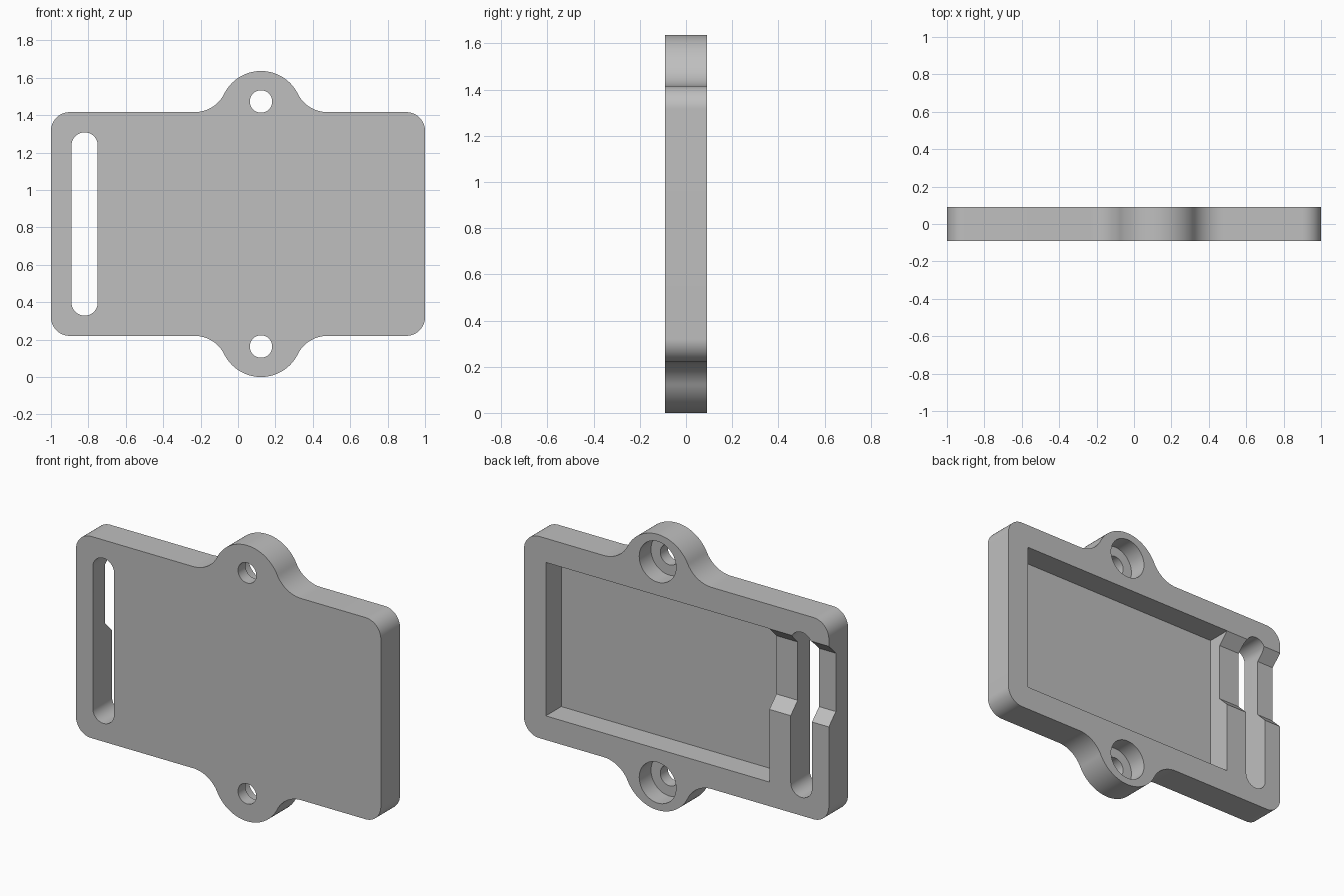
import bpy
import bmesh
from math import radians, cos, sin, atan2, degrees

if "Cube" in bpy.data.objects:
    bpy.data.objects.remove(bpy.data.objects["Cube"], do_unlink=True)

MID = 0.818        # height of the plate's centre line
HALF_H = 0.598     # half height of the rectangular plate
BACK = 0.09        # half thickness
EAR_X, EAR_R = 0.123, 0.22
HOLE_OFFSET = 0.655

grey = bpy.data.materials.new("plain_grey")
grey.use_nodes = True
colour = (0.52, 0.52, 0.52, 1)
grey.diffuse_color = colour
grey.node_tree.nodes["Principled BSDF"].inputs["Base Color"].default_value = colour


def arc(cx, cz, r, start, end, steps=20):
    angles = [radians(start + (end - start) * i / steps) for i in range(steps + 1)]
    return [(cx + r * cos(a), cz + r * sin(a)) for a in angles]


def prism(name, points, low, high, place):
    """Extrude a 2D profile; place(u, v, w) maps profile and depth to space."""
    bm = bmesh.new()
    rings = [[bm.verts.new(place(u, v, w)) for u, v in points] for w in (low, high)]
    bm.faces.new(rings[0])
    bm.faces.new(rings[1])
    n = len(points)
    for i in range(n):
        j = (i + 1) % n
        bm.faces.new((rings[0][i], rings[0][j], rings[1][j], rings[1][i]))
    bmesh.ops.recalc_face_normals(bm, faces=bm.faces)
    mesh = bpy.data.meshes.new(name)
    bm.to_mesh(mesh)
    bm.free()
    mesh.materials.append(grey)
    obj = bpy.data.objects.new(name, mesh)
    bpy.context.collection.objects.link(obj)
    return obj


def through_y(x, z, y):
    return (x, y, MID + z)


def along_x(y, z, x):
    return (x, y, MID + z)


def rectangle(x0, x1, z0, z1):
    return [(x0, z0), (x1, z0), (x1, z1), (x0, z1)]


# Plate outline: rounded corners, round ears blended in with fillets
reach = 0.355
fillet = (reach ** 2 - EAR_R ** 2) / (2 * EAR_R)
tilt = degrees(atan2(fillet, reach))
corner = 0.1
top = (arc(1 - corner, HALF_H - corner, corner, 0, 90)
       + arc(EAR_X + reach, HALF_H + fillet, fillet, 270, 180 + tilt)[:-1]
       + arc(EAR_X, HALF_H, EAR_R, tilt, 180 - tilt, 40)
       + arc(EAR_X - reach, HALF_H + fillet, fillet, -tilt, -90)[1:]
       + arc(corner - 1, HALF_H - corner, corner, 90, 180))
outline = top + [(x, -z) for x, z in reversed(top)]
plate = prism("holder_plate", outline, -BACK, BACK, through_y)

cutters = []

# Card pocket, open at the back
cutters.append(prism("pocket_cutter", rectangle(-0.61, 0.857, -0.455, 0.455),
                     BACK - 0.145, 0.3, through_y))

# Shallow side channel with sloping walls, running out through the edge
floor = BACK - 0.066
channel = [(floor, 0.042), (BACK, -0.024), (0.3, -0.024),
           (0.3, 0.454), (BACK, 0.454), (floor, 0.388)]
cutters.append(prism("channel_cutter", channel, -1.2, -0.58, along_x))

# Long strap slot
slot_r, slot_x, slot_z = 0.07, -0.82, 0.42
slot = arc(slot_x, slot_z, slot_r, 0, 180) + arc(slot_x, -slot_z, slot_r, 180, 360)
cutters.append(prism("slot_cutter", slot, -0.3, 0.3, through_y))

# Screw holes with counterbores
for side in (1, -1):
    for name, radius, start in (("hole", 0.06, -0.3), ("counterbore", 0.121, BACK - 0.11)):
        circle = arc(EAR_X, side * HOLE_OFFSET, radius, 0, 360, 48)[:-1]
        cutters.append(prism(name + "_cutter", circle, start, 0.3, through_y))

# Cut everything out of the plate
bpy.ops.object.select_all(action='DESELECT')
bpy.context.view_layer.objects.active = plate
plate.select_set(True)
for cutter in cutters:
    cutter.hide_render = True
    mod = plate.modifiers.new("cut", 'BOOLEAN')
    mod.operation = 'DIFFERENCE'
    mod.solver = 'EXACT'
    mod.object = cutter
    bpy.ops.object.modifier_apply(modifier=mod.name)
    bpy.data.objects.remove(cutter, do_unlink=True)

bpy.ops.object.shade_smooth_by_angle(angle=radians(30))
